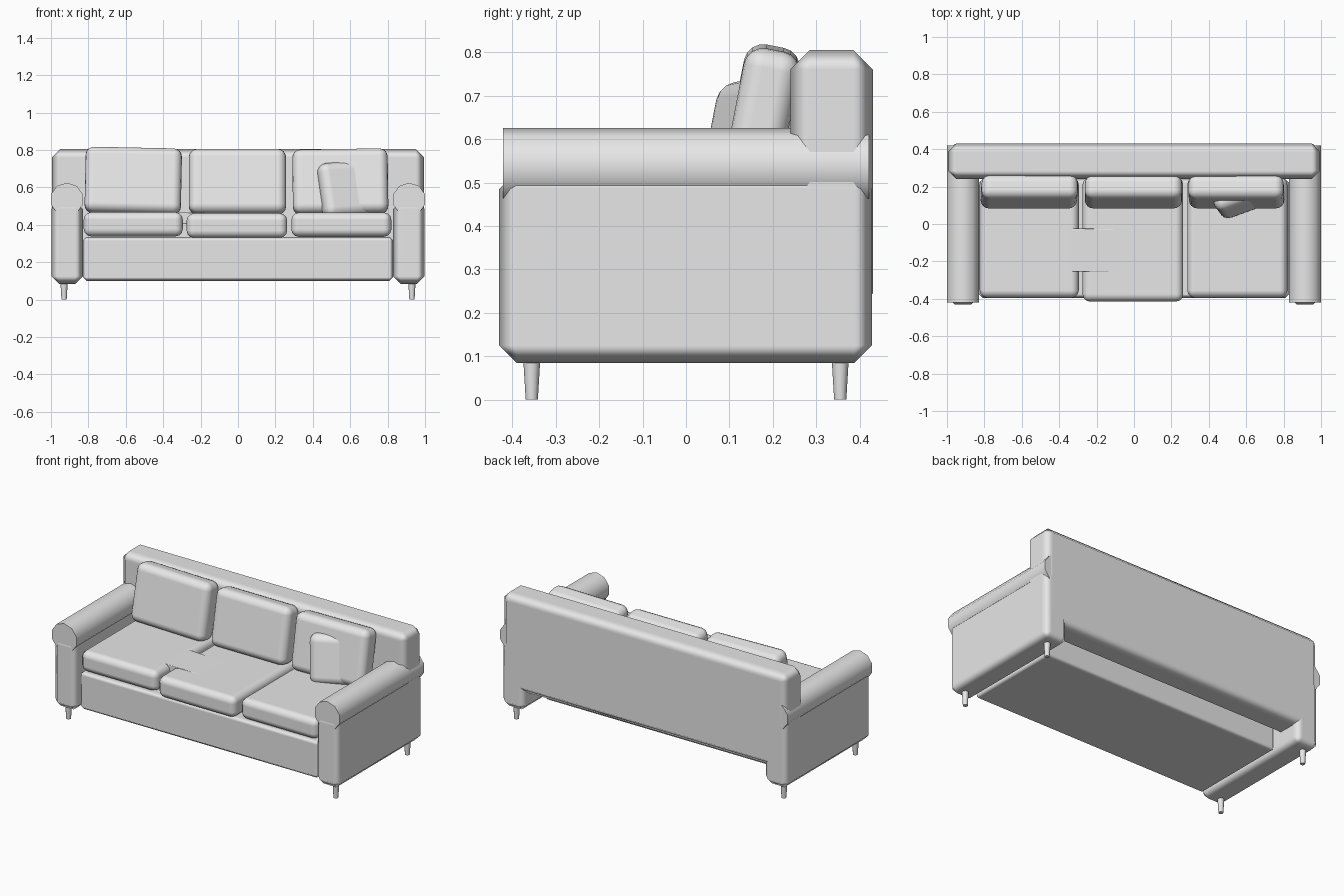
import bpy, math

if "Cube" in bpy.data.objects:
    bpy.data.objects.remove(bpy.data.objects["Cube"])

fabric = bpy.data.materials.new("grey fabric")
fabric.diffuse_color = (0.8, 0.8, 0.8, 1)
fabric.use_nodes = True
fabric.node_tree.nodes["Principled BSDF"].inputs["Base Color"].default_value = fabric.diffuse_color


def soft_box(name, center, size, bevel, segments=1, rot=(0, 0, 0)):
    """Box with softened, smooth shaded edges; rot in degrees."""
    bpy.ops.mesh.primitive_cube_add(size=1, location=center,
                                    rotation=[math.radians(a) for a in rot])
    ob = bpy.context.object
    ob.name = name
    ob.scale = size
    bpy.ops.object.transform_apply(location=False, rotation=False, scale=True)
    ob.data.materials.append(fabric)
    for p in ob.data.polygons:
        p.use_smooth = True
    mod = ob.modifiers.new("soft edges", 'BEVEL')
    mod.width = bevel
    mod.segments = segments
    mod.limit_method = 'NONE'
    mod.harden_normals = True
    return ob


def span_box(name, x, y, z, bevel, segments=1):
    """Soft box given by its extents."""
    ranges = (x, y, z)
    return soft_box(name, [(a + b) / 2 for a, b in ranges],
                    [b - a for a, b in ranges], bevel, segments)


def round_part(name, center, sides, r1, r2, length, rot=(0, 0, 0)):
    bpy.ops.mesh.primitive_cone_add(vertices=sides, radius1=r1, radius2=r2,
                                    depth=length, location=center, rotation=rot)
    ob = bpy.context.object
    ob.name = name
    ob.data.materials.append(fabric)
    bpy.ops.object.shade_smooth_by_angle(angle=math.radians(40))
    return ob


# Frame: base and backrest
span_box("base", (-0.83, 0.83), (-0.395, 0.24), (0.1, 0.335), 0.02)
span_box("backrest", (-0.995, 0.995), (0.24, 0.43), (0.2, 0.805), 0.045)

# Arms with rolled tops, and tapered legs
for side, s in (("left", -1), ("right", 1)):
    span_box(side + "_arm", sorted((s * 0.83, s * 0.998)), (-0.43, 0.428),
             (0.085, 0.525), 0.04)
    round_part(side + "_arm_roll", (s * 0.915, 0, 0.5356), 10,
               0.0894, 0.0894, 0.842, (math.pi / 2, 0, 0))
    for end, y in (("front", -0.355), ("back", 0.355)):
        round_part(f"{end}_{side}_leg", (s * 0.93, y, 0.05), 12,
                   0.014, 0.02, 0.1)

# Seat cushions: x range, front y, z range
for name, x, front, z in (
        ("left", (-0.825, -0.295), -0.395, (0.338, 0.468)),
        ("middle", (-0.275, 0.263), -0.415, (0.33, 0.462)),
        ("right", (0.285, 0.82), -0.395, (0.336, 0.466))):
    span_box(name + "_seat_cushion", x, (front, 0.25), z, 0.04, 3)

# Flat pad bridging the gap between two seat cushions
soft_box("seat_pad", (-0.19, -0.14, 0.435), (0.29, 0.23, 0.06), 0.004, 1, (0, 1.5, 0))

# Back cushions, leaning against the backrest: x, z, width, height, roll
for name, x, z, w, h, roll in (
        ("left", -0.56, 0.635, 0.515, 0.355, 1.2),
        ("middle", -0.003, 0.63, 0.52, 0.35, 0),
        ("right", 0.547, 0.63, 0.51, 0.35, -0.8)):
    soft_box(name + "_back_cushion", (x, 0.172, z), (w, 0.13, h),
             0.045, 4, (-11, roll, 0))

# Loose throw pillow
soft_box("throw_pillow", (0.60, 0.15, 0.59), (0.34, 0.12, 0.3),
         0.05, 4, (-13, -4, 20))
